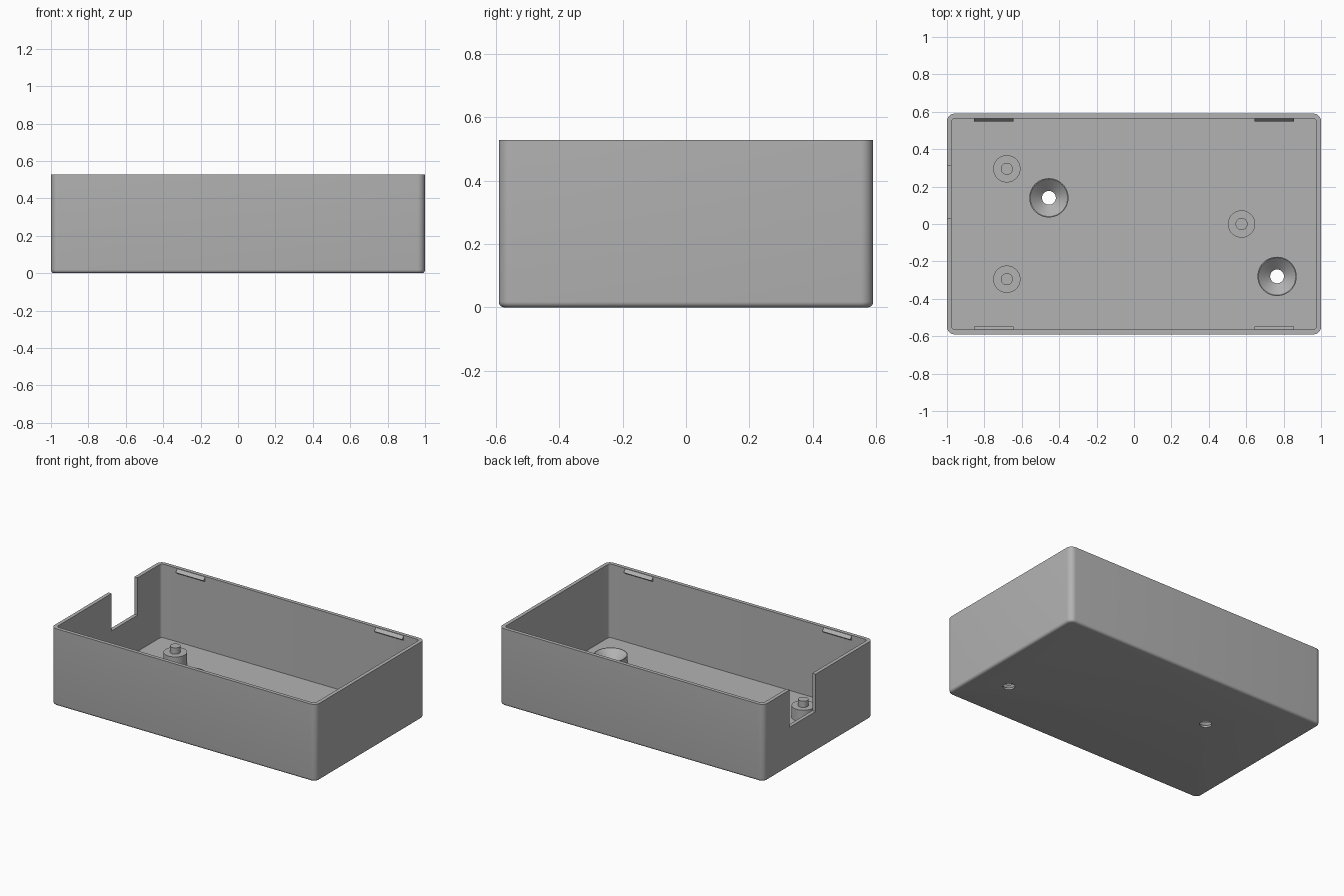
import bpy, bmesh, math

cube = bpy.data.objects.get("Cube")
if cube:
    bpy.data.objects.remove(cube, do_unlink=True)

HX, HY, H = 1.0, 0.59, 0.527          # outer half sizes and height
WALL, FLOOR = 0.025, 0.025

grey = bpy.data.materials.new("plain grey")
grey.use_nodes = True
COLOR = (0.45, 0.45, 0.45, 1)
grey.diffuse_color = COLOR
grey.node_tree.nodes["Principled BSDF"].inputs["Base Color"].default_value = COLOR


def finish(name, bm):
    """Turn a bmesh into a shaded grey object."""
    bmesh.ops.recalc_face_normals(bm, faces=bm.faces)
    mesh = bpy.data.meshes.new(name)
    bm.to_mesh(mesh)
    bm.free()
    mesh.materials.append(grey)
    obj = bpy.data.objects.new(name, mesh)
    bpy.context.collection.objects.link(obj)
    return obj


def smooth(obj):
    bpy.ops.object.select_all(action='DESELECT')
    obj.select_set(True)
    bpy.context.view_layer.objects.active = obj
    bpy.ops.object.shade_smooth_by_angle(angle=math.radians(30))


def loft(name, rings):
    """Skin a stack of closed rings and cap both ends."""
    bm = bmesh.new()
    loops = [[bm.verts.new(p) for p in ring] for ring in rings]
    n = len(loops[0])
    for a, b in zip(loops, loops[1:]):
        for i in range(n):
            j = (i + 1) % n
            bm.faces.new((a[i], a[j], b[j], b[i]))
    bm.faces.new(loops[0])
    bm.faces.new(loops[-1])
    return finish(name, bm)


def rounded_ring(inset, radius, z, steps=8):
    pts = []
    for k, (sx, sy) in enumerate([(1, 1), (-1, 1), (-1, -1), (1, -1)]):
        for i in range(steps + 1):
            a = math.pi / 2 * (k + i / steps)
            pts.append((sx * (HX - inset - radius) + radius * math.cos(a),
                        sy * (HY - inset - radius) + radius * math.sin(a), z))
    return pts


def lathe(name, profile, x, y, n=48):
    """Solid of revolution from (radius, z) pairs."""
    return loft(name, [[(x + r * math.cos(2 * math.pi * i / n),
                         y + r * math.sin(2 * math.pi * i / n), z)
                        for i in range(n)] for r, z in profile])


def cut(obj, cutter):
    mod = obj.modifiers.new("cut", 'BOOLEAN')
    mod.operation = 'DIFFERENCE'
    mod.solver = 'EXACT'
    mod.object = cutter
    bpy.context.view_layer.objects.active = obj
    bpy.ops.object.modifier_apply(modifier=mod.name)


# Open tray: filleted underside, outer wall, rim, inner wall, floor
R, FILLET = 0.04, 0.018
rings = []
for i in range(6):
    a = math.pi / 2 * i / 5
    inset = FILLET * (1 - math.sin(a))
    rings.append(rounded_ring(inset, R - inset, FILLET * (1 - math.cos(a))))
rings += [rounded_ring(0, R, H),
          rounded_ring(WALL, R - 0.02, H),
          rounded_ring(WALL, R - 0.02, FLOOR)]
tray = loft("tray", rings)

# Cable notch in the end wall
bm = bmesh.new()
bmesh.ops.create_cube(bm, size=1)
bmesh.ops.scale(bm, vec=(0.2, 0.28, 0.5), verts=bm.verts)
bmesh.ops.translate(bm, vec=(-HX, 0.17, 0.272 + 0.25), verts=bm.verts)
notch = finish("notch_cutter", bm)
cut(tray, notch)
bpy.data.objects.remove(notch, do_unlink=True)

# Countersunk screw bosses, drilled through the floor
TOP = 0.07
for i, (x, y) in enumerate([(-0.455, 0.14), (0.765, -0.28)], 1):
    boss = lathe(f"screw_boss_{i}", [(0.105, FLOOR), (0.105, TOP)], x, y)
    drill = lathe("drill_cutter", [(0.037, -0.1), (0.037, 0.012),
                                   (0.1, TOP), (0.1, TOP + 0.1)], x, y)
    cut(tray, drill)
    cut(boss, drill)
    bpy.data.objects.remove(drill, do_unlink=True)
    smooth(boss)
smooth(tray)

# Board supports: wide post with a locating pin
for i, (x, y) in enumerate([(-0.68, 0.295), (-0.68, -0.295), (0.575, 0)], 1):
    post = lathe(f"support_post_{i}", [(0.073, FLOOR), (0.073, 0.105), (0.032, 0.105),
                                       (0.032, 0.148)], x, y)
    smooth(post)

# Lid clips: wedges along the inside of the long walls
inner = HY - WALL
for sy, side in ((-1, "front"), (1, "back")):
    for sx, end in ((-1, "right"), (1, "left")):
        section = [(inner, H - 0.003), (inner - 0.016, H - 0.024), (inner, H - 0.036)]
        loft(f"lid_clip_{side}_{end}",
             [[(x, sy * y, z) for y, z in section]
              for x in (sx * 0.75 - 0.105, sx * 0.75 + 0.105)])
